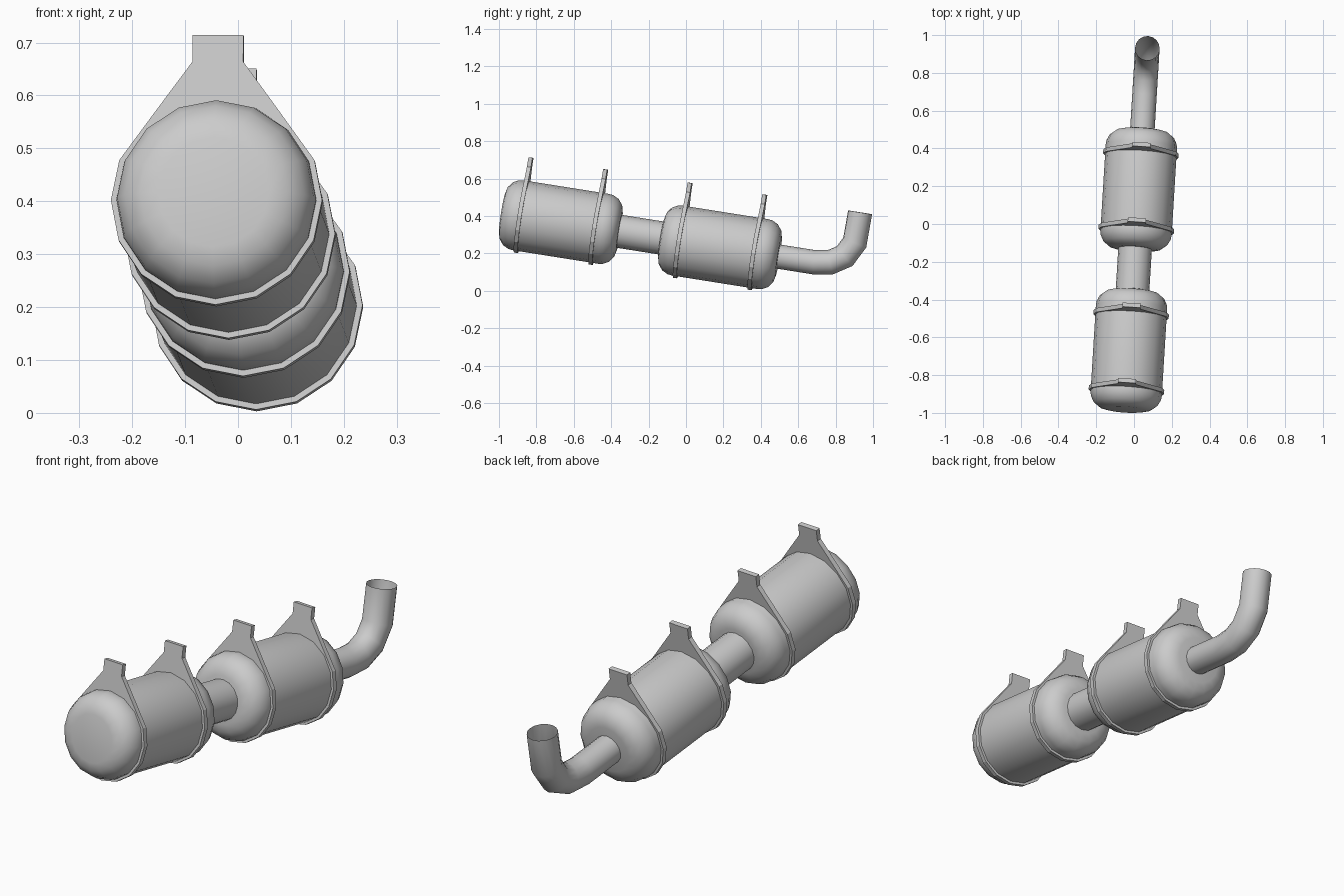
import bpy, bmesh
from math import sin, cos, pi, radians, atan2
from mathutils import Matrix, Vector

if "Cube" in bpy.data.objects:
    bpy.data.objects.remove(bpy.data.objects["Cube"])

# Assembly frame: local y runs along the exhaust, origin at the first clamp
FRAME = (Matrix.Translation((-0.04, -0.878, 0.4005))
         @ Matrix.Rotation(radians(-3.5), 4, 'Z') @ Matrix.Rotation(radians(-9), 4, 'X'))
N = 16
TANKS = {"front": 0.0, "rear": 0.863}
CLAMP_GAP = 0.405


def finish(name, bm, y=0.0, smooth=True):
    bmesh.ops.recalc_face_normals(bm, faces=bm.faces)
    mesh = bpy.data.meshes.new(name)
    bm.to_mesh(mesh)
    bm.free()
    ob = bpy.data.objects.new(name, mesh)
    bpy.context.collection.objects.link(ob)
    ob.matrix_world = FRAME @ Matrix.Translation((0, y, 0))
    if smooth:
        bpy.ops.object.select_all(action='DESELECT')
        ob.select_set(True)
        bpy.context.view_layer.objects.active = ob
        bpy.ops.object.shade_smooth_by_angle(angle=radians(42))
    return ob


def bridge(bm, a, b):
    for i in range(N):
        j = (i + 1) % N
        bm.faces.new((a[i], a[j], b[j], b[i]))


def tube(name, stations, y=0.0, capped=False):
    """Sweep a round section; each station is (y, z, tilt, radius, stretch)."""
    bm = bmesh.new()
    rings = []
    for py, pz, tilt, r, stretch in stations:
        up = Vector((0, -sin(tilt), cos(tilt))) * stretch
        rings.append([bm.verts.new(Vector((r * cos(2 * pi * k / N), py, pz))
                                   + up * r * sin(2 * pi * k / N)) for k in range(N)])
    for a, b in zip(rings, rings[1:]):
        bridge(bm, a, b)
    if capped:
        bm.faces.new(rings[0])
        bm.faces.new(rings[-1])
    return finish(name, bm, y)


def clamp(name, y):
    """Band around the tank with a flared hanger plate and a square tab."""
    bm = bmesh.new()
    ro, ri, h = 0.2, 0.187, 0.011
    outer = [Vector((ro * cos(2 * pi * k / N), 0, ro * sin(2 * pi * k / N))) for k in range(N)]
    for k, (x, z) in {2: (0.1165, 0.171), 3: (0.048, 0.265), 4: (0, 0.265)}.items():
        outer[k] = Vector((x, 0, z))
        outer[8 - k] = Vector((-x, 0, z))
    inner = [Vector((ri * cos(2 * pi * k / N), 0, ri * sin(2 * pi * k / N))) for k in range(N)]
    loops = [[bm.verts.new(p + Vector((0, s, 0))) for p in pts]
             for pts, s in ((outer, -h), (outer, h), (inner, h), (inner, -h))]
    for a, b in zip(loops, loops[1:] + loops[:1]):
        bridge(bm, a, b)
    bmesh.ops.create_cube(bm, size=1, matrix=Matrix.Translation((0, 0, 0.29))
                          @ Matrix.Diagonal((0.096, 2 * h, 0.051, 1)))
    return finish(name, bm, y, smooth=False)


# Silencer tanks with rounded ends, two hanger clamps each
half = [(-0.106, 0.105), (-0.098, 0.14), (-0.075, 0.17), (-0.043, 0.186), (-0.02, 0.189)]
mid = 0.212
profile = half + [(2 * mid - s, r) for s, r in reversed(half)]
for label, offset in TANKS.items():
    tube(label + "_tank", [(s, 0, 0, r, 1) for s, r in profile], offset, capped=True)
    for i in range(2):
        clamp(f"{label}_tank_clamp_{i + 1}", offset + i * CLAMP_GAP)

# Pipe between the tanks
tube("connecting_pipe", [(0.52, 0, 0, 0.089, 1), (0.77, 0, 0, 0.089, 1)])

# Tail pipe: straight, then bent upward with an open end
path = [(1.385, 0), (1.585, 0), (1.672, 0.014), (1.742, 0.058), (1.784, 0.138), (1.787, 0.302)]
stations = []
for i, (py, pz) in enumerate(path):
    ins = path[max(i - 1, 0)], path[min(i, len(path) - 2)]
    outs = path[max(i, 1)], path[min(i + 1, len(path) - 1)]
    a = atan2(path[max(i, 1)][1] - ins[0][1], path[max(i, 1)][0] - ins[0][0])
    b = atan2(outs[1][1] - ins[1][1], outs[1][0] - ins[1][0])
    tilt = pi / 2 if i == len(path) - 1 else (a + b) / 2
    stations.append((py, pz, tilt, 0.065, 1 / cos((b - a) / 2)))
tube("tail_pipe", stations)
